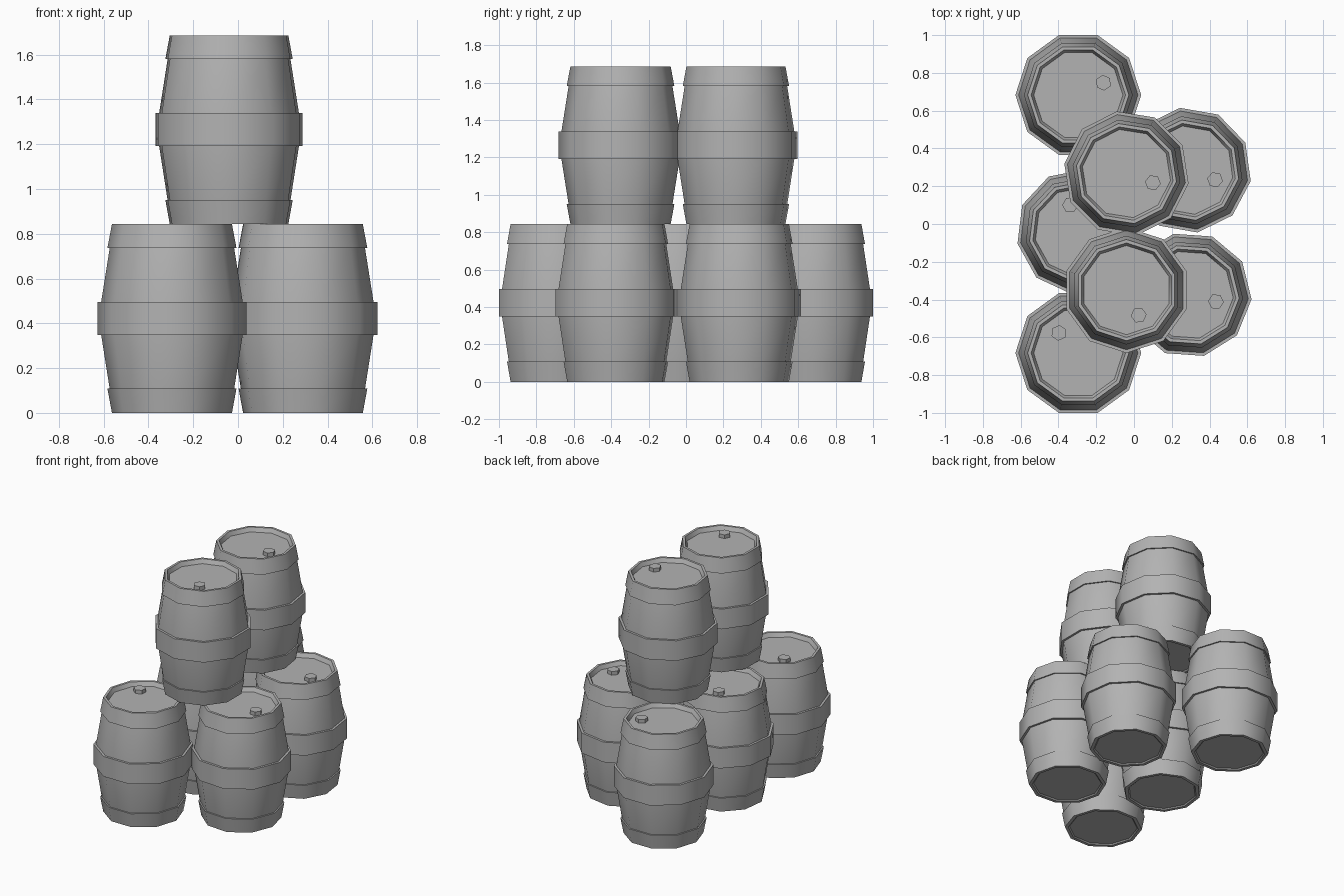
import bpy
import bmesh
from math import radians, cos, sin, tau

cube = bpy.data.objects.get("Cube")
if cube:
    bpy.data.objects.remove(cube, do_unlink=True)

HEIGHT = 0.843
SIDES = 10

grey = bpy.data.materials.new("plain grey")
grey.use_nodes = True
COLOUR = (0.45, 0.45, 0.45, 1)
grey.diffuse_color = COLOUR
grey.node_tree.nodes["Principled BSDF"].inputs["Base Color"].default_value = COLOUR


def lathe(name, profile, sides=SIDES, ring=False, centre=(0, 0)):
    """Turn (radius, z) points round the z axis; open ends are capped."""
    bm = bmesh.new()
    loops = [[bm.verts.new((centre[0] + r * cos(tau * i / sides),
                            centre[1] + r * sin(tau * i / sides), z))
              for i in range(sides)] for r, z in profile]
    pairs = list(zip(loops, loops[1:]))
    if ring:
        pairs.append((loops[-1], loops[0]))
    else:
        bm.faces.new(loops[0])
        bm.faces.new(loops[-1])
    for a, b in pairs:
        for i in range(sides):
            j = (i + 1) % sides
            bm.faces.new((a[i], a[j], b[j], b[i]))
    bmesh.ops.recalc_face_normals(bm, faces=bm.faces)
    mesh = bpy.data.meshes.new(name)
    bm.to_mesh(mesh)
    bm.free()
    mesh.materials.append(grey)
    mesh.shade_smooth()
    mesh.set_sharp_from_angle(angle=radians(40))
    return mesh


# Staves with recessed lid and base
staves = lathe("staves", [(0.236, 0.008), (0.245, 0.0), (0.26, 0.0), (0.278, 0.108),
                          (0.316, 0.348), (0.316, 0.496), (0.278, 0.735),
                          (0.26, HEIGHT), (0.25, HEIGHT), (0.236, HEIGHT - 0.03)])

# Hoops
middle_hoop = lathe("middle_hoop", [(0.30, 0.348), (0.333, 0.348),
                                    (0.333, 0.496), (0.30, 0.496)], ring=True)
lower_hoop = lathe("lower_hoop", [(0.25, 0.0), (0.268, 0.0),
                                  (0.288, 0.108), (0.26, 0.108)], ring=True)
upper_hoop = lathe("upper_hoop", [(0.25, HEIGHT), (0.268, HEIGHT),
                                  (0.288, 0.737), (0.26, 0.737)], ring=True)

# Six-sided plug set off centre in the lid
plug_angle = radians(-10)
plug = lathe("plug", [(0.042, HEIGHT - 0.035), (0.042, HEIGHT - 0.003)], sides=6,
             centre=(0.148 * cos(plug_angle), 0.148 * sin(plug_angle)))

# Stack: place name, x, y, tier, turn in degrees
STACK = [
    ("left_back", -0.295, 0.683, 0, 36),
    ("left_middle", -0.29, -0.04, 0, 119),
    ("left_front", -0.295, -0.683, 0, 144),
    ("right_back", 0.29, 0.285, 0, -10),
    ("right_front", 0.29, -0.375, 0, -4),
    ("top_back", -0.04, 0.267, 1, -9),
    ("top_front", -0.04, -0.35, 1, -54),
]
for place, x, y, tier, turn in STACK:
    for part in (staves, lower_hoop, middle_hoop, upper_hoop, plug):
        obj = bpy.data.objects.new(f"{place}_barrel_{part.name}", part)
        obj.location = (x, y, tier * HEIGHT)
        obj.rotation_euler.z = radians(turn)
        bpy.context.collection.objects.link(obj)
